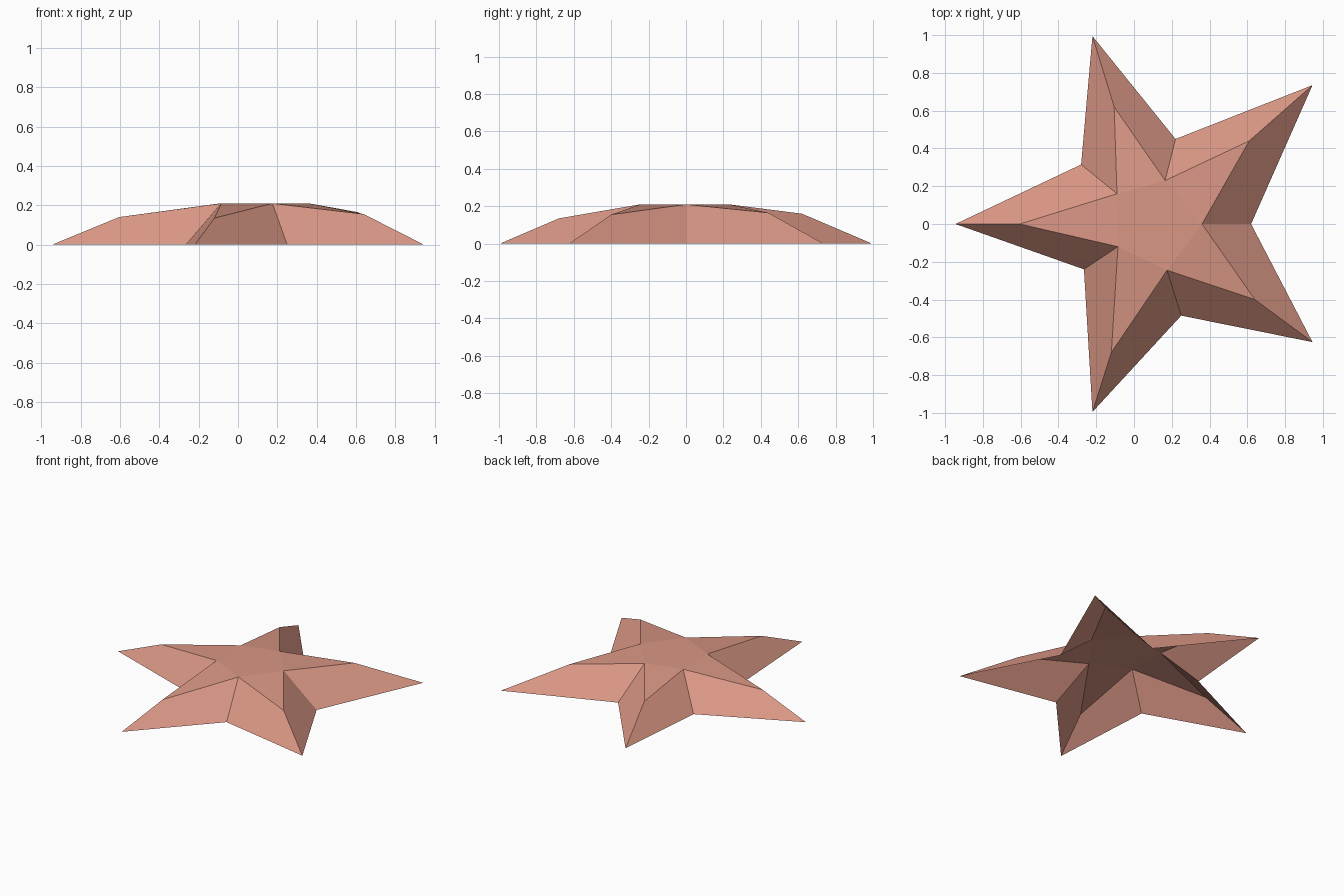
import bpy
import bmesh

cube = bpy.data.objects.get("Cube")
if cube:
    bpy.data.objects.remove(cube, do_unlink=True)

TOP = 0.21  # height of the central plateau

# Per arm: tip, ridge knee, then the outer and inner valley after it
arms = [
    ((-0.945, 0), (-0.605, 0, 0.14), (-0.265, -0.24), (-0.085, -0.12)),
    ((-0.22, -0.995), (-0.12, -0.68, 0.135), (0.25, -0.485), (0.175, -0.245)),
    ((0.945, -0.625), (0.64, -0.40, 0.155), (0.62, 0), (0.36, 0)),
    ((0.945, 0.735), (0.61, 0.44, 0.165), (0.22, 0.45), (0.165, 0.23)),
    ((-0.22, 0.995), (-0.105, 0.62, 0.16), (-0.28, 0.315), (-0.09, 0.16)),
]

# Coral skin
skin = bpy.data.materials.new("coral_skin")
skin.use_nodes = True
colour = (0.70, 0.31, 0.235, 1)
skin.diffuse_color = colour
skin.node_tree.nodes["Principled BSDF"].inputs["Base Color"].default_value = colour

# Open-bottomed star shell
bm = bmesh.new()
points = [
    (bm.verts.new((*tip, 0)), bm.verts.new(knee),
     bm.verts.new((*outer, 0)), bm.verts.new((*inner, TOP)))
    for tip, knee, outer, inner in arms
]

# Each arm: two sloping flanks and a triangle joining it to the plateau
for i, (tip, knee, outer, inner) in enumerate(points):
    prev_outer, prev_inner = points[i - 1][2:]
    bm.faces.new((tip, outer, inner, knee))
    bm.faces.new((prev_outer, tip, knee, prev_inner))
    bm.faces.new((prev_inner, knee, inner))

# Central plateau
bm.faces.new([arm[3] for arm in points])
bm.normal_update()

mesh = bpy.data.meshes.new("star_body")
bm.to_mesh(mesh)
bm.free()
mesh.materials.append(skin)
star = bpy.data.objects.new("star_body", mesh)
bpy.context.collection.objects.link(star)
